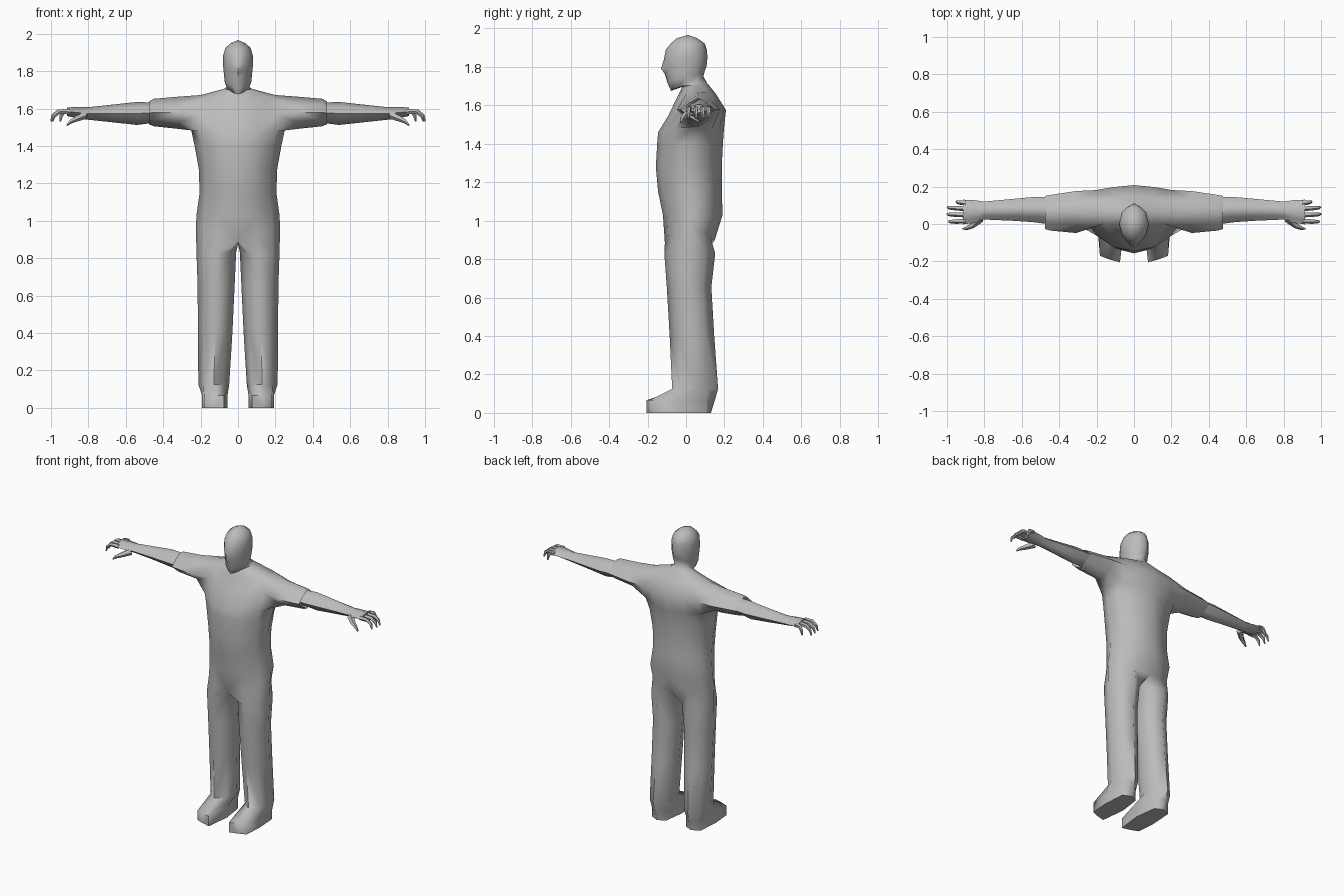
import bpy, bmesh, math
from mathutils import Vector

cube = bpy.data.objects.get("Cube")
if cube:
    bpy.data.objects.remove(cube, do_unlink=True)

GREY = (0.5, 0.5, 0.5, 1.0)
mat = bpy.data.materials.new("plain grey")
mat.use_nodes = True
mat.diffuse_color = GREY
bsdf = mat.node_tree.nodes["Principled BSDF"]
bsdf.inputs["Base Color"].default_value = GREY
bsdf.inputs["Roughness"].default_value = 0.7


def verts(bm, points):
    return [bm.verts.new(p) for p in points]


def bridge(bm, a, b, closed=True, skip=()):
    """Join two rings of equal length with quads."""
    n = len(a)
    for i in range(n if closed else n - 1):
        if i not in skip:
            j = (i + 1) % n
            bm.faces.new((a[i], a[j], b[j], b[i]))


def loft(bm, rings, cap_start=False):
    for a, b in zip(rings, rings[1:]):
        bridge(bm, a, b)
    if cap_start:
        bm.faces.new(rings[0])
    bm.faces.new(rings[-1])


def finish(name, bm, angle):
    """Mirror the left half across x = 0 and make the object."""
    bmesh.ops.mirror(bm, geom=bm.verts[:] + bm.edges[:] + bm.faces[:],
                     axis='X', merge_dist=0.0005)
    bmesh.ops.recalc_face_normals(bm, faces=bm.faces[:])
    mesh = bpy.data.meshes.new(name)
    bm.to_mesh(mesh)
    bm.free()
    mesh.materials.append(mat)
    ob = bpy.data.objects.new(name, mesh)
    bpy.context.collection.objects.link(ob)
    bpy.ops.object.select_all(action='DESELECT')
    ob.select_set(True)
    bpy.context.view_layer.objects.active = ob
    bpy.ops.object.shade_smooth_by_angle(angle=math.radians(angle))


def half_ring(zf, zs, zb, w, yf, yb, nose=0.0, back=.55):
    """Seven points from the front centre round the left side to the back."""
    xs = (0, .45, .82, 1, .82, .45, 0)
    ys = (-1, -.86, -.5, 0, back, .5 + back * .5 + .09 * (1 - back), 1)
    blend = (1, .75, .3, 0, .3, .75, 1)
    mid, half = (yf + yb) / 2, (yb - yf) / 2
    pts = []
    for i in range(7):
        zc = zf if i < 3 else zb
        pts.append((w * xs[i], mid + half * ys[i], zs + (zc - zs) * blend[i]))
    pts[0] = (0, pts[0][1] - nose, pts[0][2])
    return pts


def arm_ring(x, y0, y1, z0, z1):
    offs = ((-.56, -.56), (0, -1), (.56, -.56), (1, 0),
            (.56, .56), (0, 1), (-.56, .56), (-1, 0))
    return [(x, (y0 + y1) / 2 + a * (y1 - y0) / 2,
             (z0 + z1) / 2 + b * (z1 - z0) / 2) for a, b in offs]


def leg_ring(z, x0, x1, y0, y1):
    xs = (.16, .5, .84, 1, .84, .5, .16, 0)
    ys = (-.66, -1, -.62, 0, .62, 1, .66, 0)
    return [(x0 + (x1 - x0) * a, (y0 + y1) / 2 + b * (y1 - y0) / 2, z)
            for a, b in zip(xs, ys)]


# Body: torso, neck and head in one loft: front z, side z, back z, half width, front y, back y
bm = bmesh.new()
profile = [
    (.885, .96, .90, .225, -.11, .15),
    (1.03, 1.03, 1.03, .222, -.12, .19),
    (1.15, 1.15, 1.15, .205, -.145, .187),
    (1.28, 1.28, 1.28, .210, -.157, .186),
    (1.40, 1.40, 1.40, .232, -.150, .192),
    (1.46, 1.485, 1.47, .250, -.145, .197, 0, .65),  # armpit
    (1.55, 1.58, 1.575, .250, -.090, .208, 0, .82),  # shoulder middle
    (1.635, 1.672, 1.66, .200, -.050, .155, 0, .7),  # shoulder top
    (1.695, 1.705, 1.715, .075, -.020, .110),        # neck
    (1.675, 1.71, 1.75, .060, -.078, .090),          # chin
    (1.72, 1.745, 1.78, .072, -.098, .098),
    (1.76, 1.785, 1.80, .075, -.103, .106, .006),
    (1.79, 1.805, 1.82, .078, -.106, .109, .024),    # nose tip
    (1.835, 1.84, 1.845, .080, -.112, .111, .004),
    (1.89, 1.885, 1.885, .079, -.105, .110),
    (1.92, 1.925, 1.92, .067, -.080, .098),
    (1.948, 1.95, 1.948, .038, -.050, .060),
]
rows = [verts(bm, half_ring(*p)) for p in profile]
ARMPIT, SHOULDER, TOP = 5, 6, 7
for k, (a, b) in enumerate(zip(rows, rows[1:])):
    bridge(bm, a, b, closed=False, skip=(2, 3) if k in (ARMPIT, SHOULDER) else ())
crown = bm.verts.new((0, .01, 1.966))
for a, b in zip(rows[-1], rows[-1][1:]):
    bm.faces.new((a, b, crown))

# Legs grow out of the hip row, closed by a crotch point
crotch = bm.verts.new((0, .02, .875))
legs = [rows[0] + [crotch]]
for p in [(.83, .010, .222, -.113, .152), (.655, .018, .216, -.10, .132),
          (.40, .03, .214, -.085, .147), (.125, .047, .212, -.072, .167)]:
    legs.append(verts(bm, leg_ring(*p)))

# Shoes continue the legs: outline of the upper, then the sole
outline = [(.075, -.205), (.13, -.19), (.182, -.17), (.192, -.05),
           (.182, .105), (.125, .15), (.075, .105), (.056, -.04)]
legs.append(verts(bm, [(x, y, .066) for x, y in outline]))
legs.append(verts(bm, [(x, min(y, .13), 0) for x, y in outline]))
loft(bm, legs)

# Arms grow out of the hole left in the shoulder rows, with a step at the sleeve
A, B, C = rows[ARMPIT], rows[SHOULDER], rows[TOP]
bm.verts.remove(B[3])
arms = [[A[2], A[3], A[4], B[4], C[4], C[3], C[2], B[2]]]
for p in [(.31, -.048, .176, 1.49, 1.664), (.45, -.035, .155, 1.505, 1.652),
          (.475, -.026, .150, 1.515, 1.638), (.462, .0, .144, 1.522, 1.632),
          (.54, .01, .144, 1.512, 1.635), (.66, .018, .133, 1.525, 1.622),
          (.80, .024, .120, 1.54, 1.607), (.85, .006, .127, 1.547, 1.608),
          (.915, -.002, .130, 1.56, 1.606)]:
    arms.append(verts(bm, arm_ring(*p)))
loft(bm, arms)
finish("body", bm, 70)


# Fingers and thumbs: tapered five-sided tubes
def tube(bm, path, radii):
    pts = [Vector(p) for p in path]
    rings = []
    for i, p in enumerate(pts):
        t = (pts[min(i + 1, len(pts) - 1)] - pts[max(i - 1, 0)]).normalized()
        side = t.cross(Vector((0, 0, 1))).normalized()
        up = side.cross(t)
        rings.append(verts(bm, [p + radii[i] * (side * math.cos(k * math.tau / 5)
                                                + up * math.sin(k * math.tau / 5))
                                for k in range(5)]))
    loft(bm, rings, cap_start=True)


bm = bmesh.new()
for y0, y1, reach in [(.113, .118, .05), (.083, .088, .098), (.05, .052, .1), (.017, .012, .092)]:
    path = [(.9 + reach * f, y0 + (y1 - y0) * f, z)
            for f, z in ((0, 1.583), (.6, 1.583), (.9, 1.562), (1, 1.53))]
    tube(bm, path, (.015, .013, .010, .004))
tube(bm, [(.82, .03, 1.565), (.865, -.008, 1.545), (.895, -.022, 1.53), (.915, -.026, 1.51)],
     (.022, .016, .011, .004))
finish("fingers", bm, 60)
